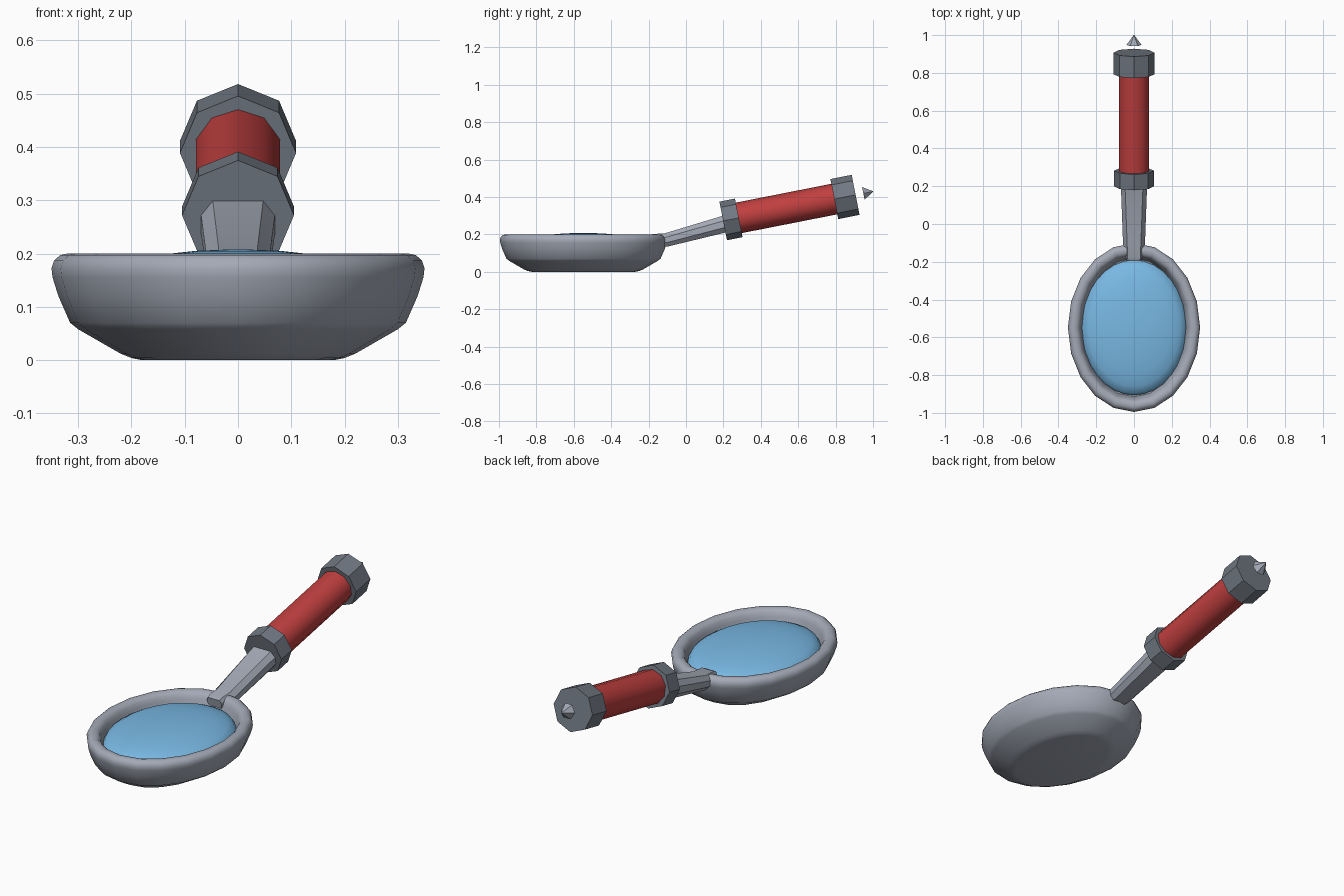
import bpy, bmesh, math
from mathutils import Vector, Matrix

if "Cube" in bpy.data.objects:
    bpy.data.objects.remove(bpy.data.objects["Cube"])


def material(name, rgb):
    m = bpy.data.materials.new(name)
    m.diffuse_color = (*rgb, 1)
    m.use_nodes = True
    m.node_tree.nodes["Principled BSDF"].inputs["Base Color"].default_value = m.diffuse_color
    return m


METAL = material("light metal", (0.37, 0.40, 0.47))
DARK = material("dark metal", (0.165, 0.19, 0.225))
RED = material("red grip", (0.53, 0.05, 0.05))
BLUE = material("blue glass", (0.19, 0.48, 0.77))


def loft(name, rings, mat, smooth=None):
    """Skin a list of equally long point rings and cap both ends."""
    bm = bmesh.new()
    loops = [[bm.verts.new(p) for p in ring] for ring in rings]
    n = len(loops[0])
    for a, b in zip(loops, loops[1:]):
        for i in range(n):
            j = (i + 1) % n
            bm.faces.new((a[i], a[j], b[j], b[i]))
    bm.faces.new(loops[0])
    bm.faces.new(loops[-1])
    bmesh.ops.remove_doubles(bm, verts=bm.verts, dist=1e-5)
    bmesh.ops.recalc_face_normals(bm, faces=bm.faces)
    me = bpy.data.meshes.new(name)
    bm.to_mesh(me)
    bm.free()
    me.materials.append(mat)
    ob = bpy.data.objects.new(name, me)
    bpy.context.collection.objects.link(ob)
    if smooth:
        bpy.ops.object.select_all(action='DESELECT')
        ob.select_set(True)
        bpy.context.view_layer.objects.active = ob
        bpy.ops.object.shade_smooth_by_angle(angle=math.radians(smooth))
    return ob


# Oval frame: each profile point is (inset from outer edge, height)
CY, RX, RY = -0.548, 0.35, 0.447


def oval(rx, ry, z, n=20):
    return [(rx * math.sin(math.tau * i / n), CY + ry * math.cos(math.tau * i / n), z)
            for i in range(n)]


frame_profile = [(0.17, 0.0), (0.15, 0.004), (0.13, 0.012), (0.05, 0.058), (0.035, 0.07),
                 (0.013, 0.12), (0.002, 0.155), (0.0, 0.172), (0.005, 0.187), (0.016, 0.197),
                 (0.03, 0.2), (0.048, 0.196), (0.06, 0.185), (0.068, 0.165), (0.08, 0.125)]
loft("frame", [oval(RX - d, RY - d, z) for d, z in frame_profile], METAL, 50)

# Domed glass
dome = []
for k in range(7):
    t = math.radians(88 * k / 6)
    dome.append(oval(0.277 * math.cos(t), 0.358 * math.cos(t), 0.14 + 0.068 * math.sin(t), 32))
loft("glass", dome, BLUE, 60)

# Handle axis
START, END = Vector((0, 0.24, 0.28)), Vector((0, 0.85, 0.40))
AXIS = (END - START).normalized()
UP = Vector((1, 0, 0)).cross(AXIS)


def ring(t, r, n, phase=0.0):
    c = START + AXIS * t
    out = []
    for i in range(n):
        a = math.tau * i / n + phase
        out.append(c + Vector((1, 0, 0)) * r * math.sin(a) + UP * r * math.cos(a))
    return out


L = (END - START).length
loft("grip", [ring(0.0, 0.083, 10), ring(L, 0.083, 10)], RED, 40)
loft("front_collar", [ring(-0.042, 0.105, 8), ring(0.043, 0.105, 8)], DARK)
loft("end_cap", [ring(L - 0.058, 0.109, 8), ring(L + 0.058, 0.109, 8)], DARK)

# Small pointed tip floating behind the cap
loft("tip", [ring(L + 0.1, 0.04, 6, math.pi / 6), ring(L + 0.153, 0.0015, 6, math.pi / 6)], METAL)


# Neck: bevelled bar, flattening out where it hooks over the rim
def neck_section(y, bottom, top, w_top, w_mid):
    h = top - bottom
    half = [(w_top, top), (w_mid, top - 0.3 * h), (w_mid, bottom + 0.3 * h), (w_top, bottom)]
    tilt = 0.2 * h
    pts = half + [(-x, z) for x, z in reversed(half)]
    return [(x, y + tilt * (top - z) / h, z) for x, z in pts]


loft("neck", [neck_section(-0.195, 0.15, 0.193, 0.032, 0.040),
              neck_section(-0.175, 0.14, 0.202, 0.034, 0.042),
              neck_section(-0.112, 0.135, 0.206, 0.036, 0.058),
              neck_section(0.215, 0.215, 0.305, 0.048, 0.070)], METAL, 25)
